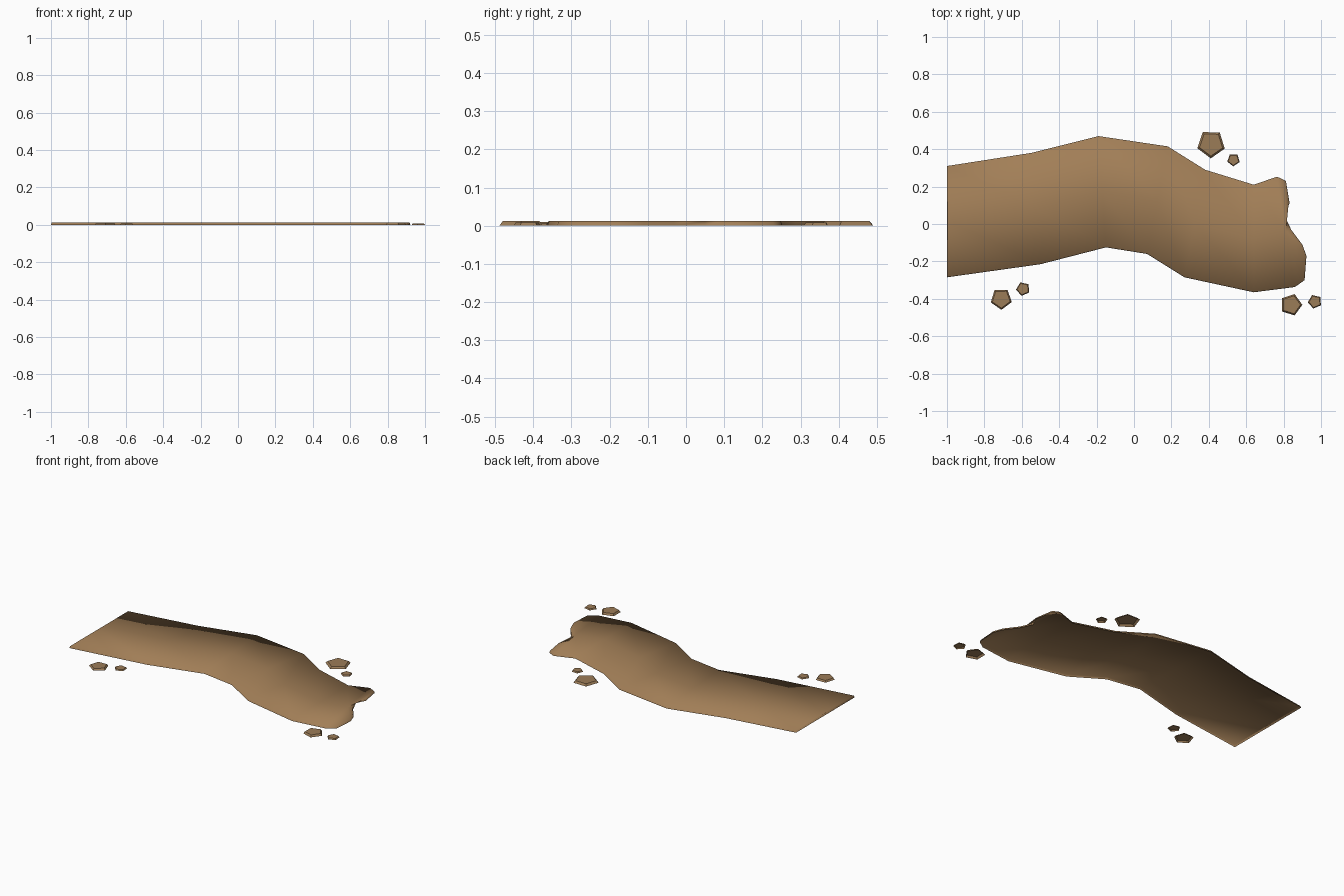
import bpy, bmesh, math
from mathutils import Vector

if "Cube" in bpy.data.objects:
    bpy.data.objects.remove(bpy.data.objects["Cube"])

H = 0.012       # path thickness
BEVEL = 0.005   # outward slope of the side walls


def material(name, color):
    m = bpy.data.materials.new(name)
    m.diffuse_color = color
    m.use_nodes = True
    m.node_tree.nodes["Principled BSDF"].inputs["Base Color"].default_value = m.diffuse_color
    return m


def finish(bm, name, mat, smooth):
    bmesh.ops.recalc_face_normals(bm, faces=bm.faces[:])
    # open shells: make sure the surface faces upward
    if sum(f.normal.z * f.calc_area() for f in bm.faces) < 0:
        bmesh.ops.reverse_faces(bm, faces=bm.faces[:])
    for f in bm.faces:
        f.smooth = smooth
    me = bpy.data.meshes.new(name)
    bm.to_mesh(me)
    bm.free()
    me.materials.append(mat)
    ob = bpy.data.objects.new(name, me)
    bpy.context.collection.objects.link(ob)
    return ob


dirt = material("dirt", (0.36, 0.21, 0.095, 1))
pebble = material("pebble", (0.33, 0.20, 0.095, 1))

# Winding path: paired points on both edges, then the ragged end
back_edge = [(-1, .31), (-.55, .38), (-.19, .47), (.18, .415),
             (.38, .29), (.64, .21), (.765, .253)]
front_edge = [(-1, -.285), (-.50, -.215), (-.15, -.125), (.07, -.16),
              (.27, -.285), (.64, -.365), (.86, -.337)]
ragged_end = [(.812, .23), (.832, .11), (.803, .05), (.84, -.03),
              (.90, -.11), (.922, -.17), (.912, -.30)]

outline = [Vector(p) for p in back_edge + ragged_end + front_edge[::-1]]
n = len(outline)
bm = bmesh.new()
top, base = [], []
for i, p in enumerate(outline):
    a = (p - outline[i - 1]).normalized()
    b = (outline[(i + 1) % n] - p).normalized()
    d = (a + b).normalized()
    inward = Vector((d.y, -d.x))
    q = p + inward * BEVEL
    base.append(bm.verts.new((p.x, p.y, 0)))
    top.append(bm.verts.new((q.x, q.y, H)))

# Top surface with a centre line
k = len(back_edge)
left = top[:k]
right = top[-k:][::-1]
mid = [bm.verts.new((l.co + r.co) / 2) for l, r in zip(left, right)]
for i in range(k - 1):
    bm.faces.new((left[i], left[i + 1], mid[i + 1], mid[i]))
    bm.faces.new((mid[i], mid[i + 1], right[i + 1], right[i]))
fan = top[k - 1:n - k + 1]
for a, b in zip(fan, fan[1:]):
    bm.faces.new((mid[-1], a, b))

# Side walls, open underneath
for i in range(n):
    j = (i + 1) % n
    bm.faces.new((top[i], top[j], base[j], base[i]))
finish(bm, "dirt_path", dirt, True)


# Five-sided stones with a sloped rim: x, y, radius, rotation, height
def stone(i, x, y, r, rot, h):
    bm = bmesh.new()
    rings = []
    for rad, z in ((r, 0), (r * .84, h)):
        rings.append([bm.verts.new((x + rad * math.cos(math.radians(rot + 72 * s)),
                                    y + rad * math.sin(math.radians(rot + 72 * s)), z))
                      for s in range(5)])
    lo, hi = rings
    bm.faces.new(hi)
    for s in range(5):
        t = (s + 1) % 5
        bm.faces.new((lo[s], lo[t], hi[t], hi[s]))
    finish(bm, f"stone_{i}", pebble, False)


stones = [(.412, .428, .077, 269, .012), (.532, .343, .035, 268, .008),
          (-.71, -.40, .059, 271, .010), (-.593, -.347, .038, 185, .007),
          (.84, -.432, .060, 0, .012), (.967, -.415, .038, 185, .008)]
for i, s in enumerate(stones, 1):
    stone(i, *s)
